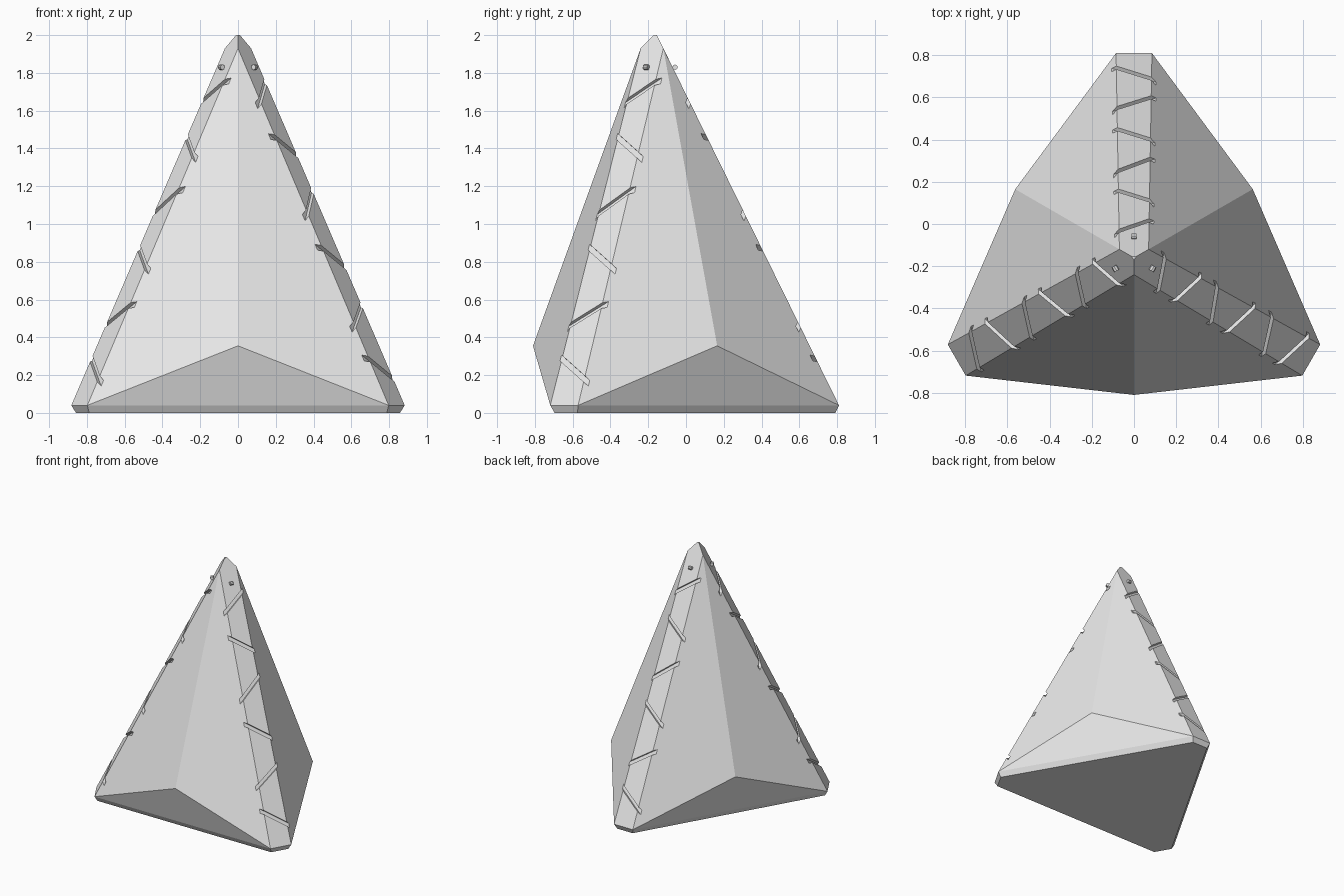
import bpy, bmesh
from math import radians, pi
from mathutils import Matrix, Vector

cube = bpy.data.objects.get("Cube")
if cube:
    bpy.data.objects.remove(cube, do_unlink=True)

AXIS_Y = -0.16
SLOPE = 0.93 / 1.89          # horizontal run of a corner strip per unit of height

grey = bpy.data.materials.new("light_grey")
grey.use_nodes = True
grey.diffuse_color = (0.8, 0.8, 0.8, 1)
grey.node_tree.nodes["Principled BSDF"].inputs["Base Color"].default_value = (0.8, 0.8, 0.8, 1)


def turn(k):
    """Place something built round the origin on the k-th third of the body."""
    return Matrix.Translation((0, AXIS_Y, 0)) @ Matrix.Rotation(radians(120 * k), 4, 'Z')


def make_object(name, bm):
    bmesh.ops.recalc_face_normals(bm, faces=bm.faces)
    mesh = bpy.data.meshes.new(name)
    bm.to_mesh(mesh)
    bm.free()
    mesh.materials.append(grey)
    obj = bpy.data.objects.new(name, mesh)
    bpy.context.collection.objects.link(obj)
    return obj


# Three-sided body with flattened corners and a low peak on each side
bm = bmesh.new()


def ring(x, y, z):
    return [bm.verts.new(turn(k) @ Vector((x, y, z))) for k in range(3)]


foot_r, foot_l = ring(0.07, 0.95, 0), ring(-0.07, 0.95, 0)
rim_r, rim_l = ring(0.085, 0.97, 0.04), ring(-0.085, 0.97, 0.04)
peak, shoulder, tip = ring(0, -0.65, 0.355), ring(0, -0.08, 1.93), ring(0, -0.012, 2.0)
for k in range(3):
    a, b = (k + 1) % 3, (k + 2) % 3      # corners either side of side k
    for face in (
        (foot_l[k], foot_r[k], rim_r[k], rim_l[k]),
        (foot_l[a], foot_r[b], rim_r[b], rim_l[a]),
        (rim_l[a], rim_r[b], peak[k]),
        (rim_l[a], peak[k], shoulder[k]),
        (peak[k], rim_r[b], shoulder[k]),
        (rim_l[k], rim_r[k], shoulder[a], tip[a], tip[b], shoulder[b]),
    ):
        bm.faces.new(face)
bm.faces.new(tip)
bm.faces.new([v for k in range(3) for v in (foot_r[k], foot_l[k])])
body = make_object("body", bm)

# Zigzag grooves across the corner strips: distance from the axis at left and right ends
grooves = [(0.90, 0.85), (0.71, 0.76), (0.61, 0.56), (0.41, 0.47), (0.32, 0.27), (0.125, 0.18)]
outward = Vector((0, 1, SLOPE)).normalized()


def on_strip(x, r):
    return Vector((x, r, 0.04 + (0.97 - r) / SLOPE))


bm = bmesh.new()
for k in range(3):
    for left, right in grooves:
        p, q = on_strip(-0.08, left), on_strip(0.08, right)
        along = (q - p).normalized()
        across = outward.cross(along)
        frame = Matrix((along, across, outward)).transposed().to_4x4()
        frame.translation = (p + q) / 2
        size = Matrix.Diagonal(((q - p).length + 0.1, 0.028, 0.04, 1))
        bmesh.ops.create_cube(bm, size=1, matrix=turn(k) @ frame @ size)
cutter = make_object("groove_cutter", bm)
cutter.hide_render = True

cut = body.modifiers.new("grooves", 'BOOLEAN')
cut.operation = 'DIFFERENCE'
cut.solver = 'EXACT'
cut.object = cutter
bpy.context.view_layer.objects.active = body
bpy.ops.object.modifier_apply(modifier=cut.name)
bpy.data.objects.remove(cutter, do_unlink=True)

# Small pegs lying across the top of each strip
for k, name in enumerate(("back_peg", "right_peg", "left_peg")):
    bm = bmesh.new()
    place = turn(k) @ Matrix.Translation((0, 0.102, 1.83)) @ Matrix.Rotation(pi / 2, 4, 'Y')
    bmesh.ops.create_cone(bm, cap_ends=True, segments=8, radius1=0.014, radius2=0.014,
                          depth=0.026, matrix=place)
    make_object(name, bm)
